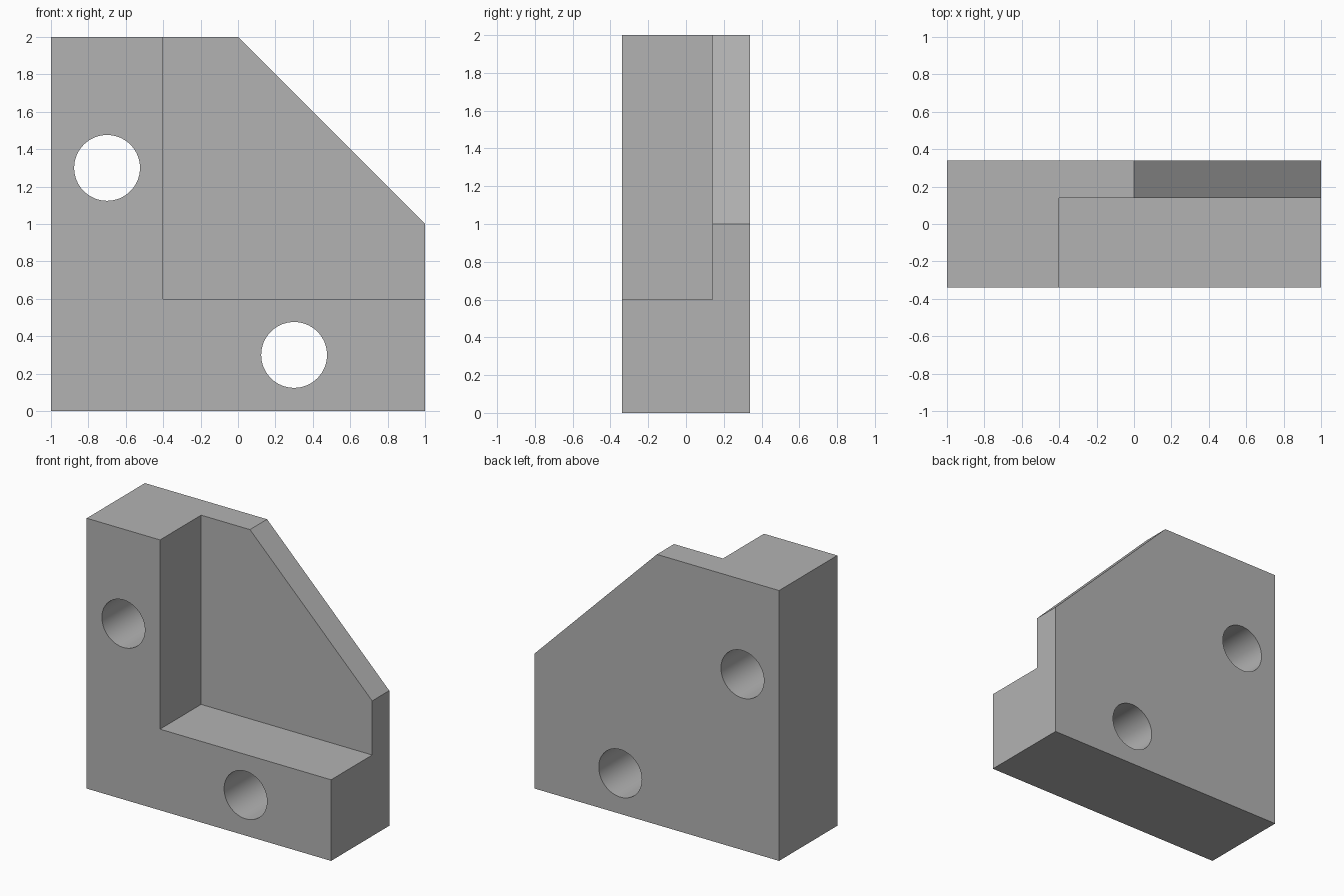
import bpy
import bmesh
import math

if "Cube" in bpy.data.objects:
    bpy.data.objects.remove(bpy.data.objects["Cube"], do_unlink=True)

FRONT, BACK, WEB_FRONT = -0.34, 0.34, 0.14
HOLE_RADIUS = 0.176

grey = bpy.data.materials.new("light grey")
grey.use_nodes = True
colour = (0.45, 0.45, 0.45, 1)
grey.diffuse_color = colour
grey.node_tree.nodes["Principled BSDF"].inputs["Base Color"].default_value = colour


def extrude_profile(name, points, y0, y1):
    """Solid made by sweeping an (x, z) outline from y0 to y1."""
    bm = bmesh.new()
    face = bm.faces.new([bm.verts.new((x, y0, z)) for x, z in points])
    swept = bmesh.ops.extrude_face_region(bm, geom=[face])["geom"]
    moved = [v for v in swept if isinstance(v, bmesh.types.BMVert)]
    bmesh.ops.translate(bm, verts=moved, vec=(0, y1 - y0, 0))
    bmesh.ops.recalc_face_normals(bm, faces=bm.faces)
    mesh = bpy.data.meshes.new(name)
    bm.to_mesh(mesh)
    bm.free()
    mesh.materials.append(grey)
    obj = bpy.data.objects.new(name, mesh)
    bpy.context.collection.objects.link(obj)
    return obj


def circle(cx, cz, radius, sides=64):
    angles = [math.tau * i / sides for i in range(sides)]
    return [(cx + radius * math.cos(a), cz + radius * math.sin(a)) for a in angles]


def cut(target, cutter):
    cutter.hide_render = True
    mod = target.modifiers.new("cut", "BOOLEAN")
    mod.operation = "DIFFERENCE"
    mod.solver = "EXACT"
    mod.object = cutter
    bpy.ops.object.modifier_apply(modifier=mod.name)
    bpy.data.objects.remove(cutter, do_unlink=True)


# Block with a chamfered upper corner
bracket = extrude_profile(
    "angle_bracket", [(-1, 0), (1, 0), (1, 1), (0, 2), (-1, 2)], FRONT, BACK)
bpy.ops.object.select_all(action="DESELECT")
bracket.select_set(True)
bpy.context.view_layer.objects.active = bracket

# Front pocket, leaving an upright, a foot and a thin back web
cut(bracket, extrude_profile(
    "pocket_cutter", [(-0.4, 0.6), (1.5, 0.6), (1.5, 2.5), (-0.4, 2.5)],
    FRONT - 0.5, WEB_FRONT))

# Bolt holes through the upright and the foot
for x, z in [(-0.7, 1.3), (0.3, 0.3)]:
    cut(bracket, extrude_profile(
        "hole_cutter", circle(x, z, HOLE_RADIUS), FRONT - 0.5, BACK + 0.5))

bpy.ops.object.shade_smooth_by_angle(angle=math.radians(30))
